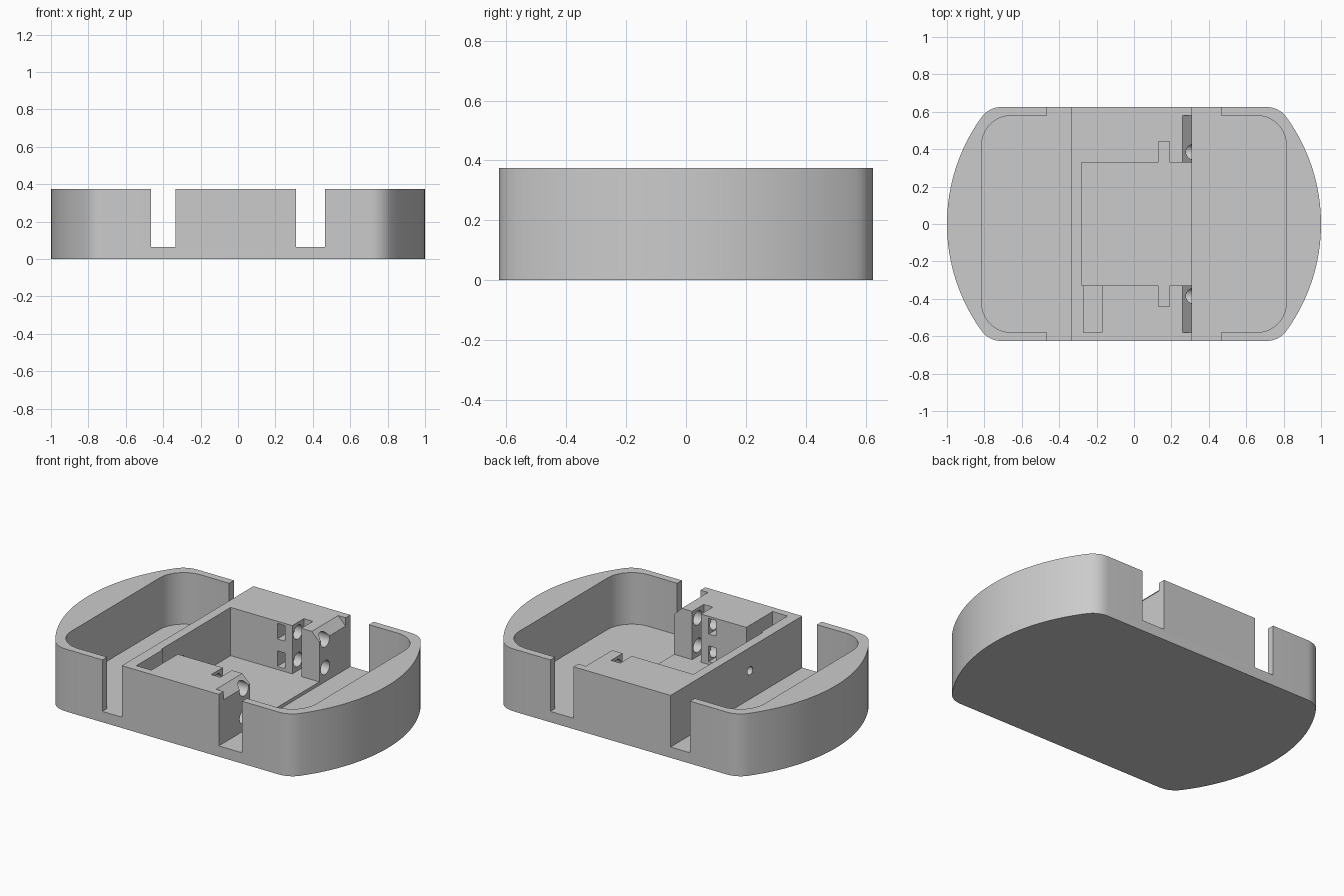
import bpy, bmesh
from math import sin, cos, atan2, pi, sqrt
from mathutils import Vector

if "Cube" in bpy.data.objects:
    bpy.data.objects.remove(bpy.data.objects["Cube"], do_unlink=True)

HEIGHT, HALF_DEPTH, FLOOR = 0.375, 0.625, 0.065

grey = bpy.data.materials.new("plain_grey")
grey.use_nodes = True
colour = (0.6, 0.6, 0.6, 1)
grey.diffuse_color = colour
grey.node_tree.nodes["Principled BSDF"].inputs["Base Color"].default_value = colour


def prism(name, profile, low, high, along="z"):
    """Extrude a 2D profile: xy along z, or xz along y."""
    def place(p, h):
        return (p[0], p[1], h) if along == "z" else (p[0], h, p[1])
    bm = bmesh.new()
    face = bm.faces.new([bm.verts.new(place(p, low)) for p in profile])
    new = bmesh.ops.extrude_face_region(bm, geom=[face])["geom"]
    shift = Vector(place((0, 0), high - low))
    bmesh.ops.translate(bm, vec=shift, verts=[v for v in new if isinstance(v, bmesh.types.BMVert)])
    bmesh.ops.recalc_face_normals(bm, faces=bm.faces)
    mesh = bpy.data.meshes.new(name)
    bm.to_mesh(mesh)
    bm.free()
    mesh.materials.append(grey)
    obj = bpy.data.objects.new(name, mesh)
    bpy.context.collection.objects.link(obj)
    return obj


def box(name, x0, x1, y0, y1, z0, z1):
    return prism(name, [(x0, y0), (x1, y0), (x1, y1), (x0, y1)], z0, z1)


def arc(cx, cy, r, a0, a1, steps):
    return [(cx + r * cos(a0 + (a1 - a0) * i / steps),
             cy + r * sin(a0 + (a1 - a0) * i / steps)) for i in range(steps + 1)]


def mirror_y(points):
    return points + [(x, -y) for x, y in reversed(points)]


def cut(cutter):
    cutter.hide_render = True
    mod = body.modifiers.new("cut", "BOOLEAN")
    mod.operation = "DIFFERENCE"
    mod.solver = "EXACT"
    mod.object = cutter
    bpy.context.view_layer.objects.active = body
    bpy.ops.object.modifier_apply(modifier=mod.name)
    bpy.data.objects.remove(cutter, do_unlink=True)


# Outer body: bowed ends blended into straight sides
R, r = 0.975, 0.13
cx, fy = 1 - R, HALF_DEPTH - r
fx = sqrt((R - r) ** 2 - fy ** 2)
turn = atan2(fy, fx)
end = arc(cx, 0, R, -turn, turn, 32)
corner = arc(cx + fx, fy, r, turn, pi / 2, 8)[1:]
right = [(x, -y) for x, y in reversed(corner)] + end + corner
body = prism("base_tray", right + [(-x, -y) for x, y in right], 0, HEIGHT)

# End bays with slots running out through both sides
for side, inner in ((1, 0.31), (-1, 0.335)):
    rc, outer, inside = 0.16, 0.815, 0.58
    half = [(inner, 0.7), (0.465, 0.7), (0.465, inside)]
    half += arc(outer - rc, inside - rc, rc, pi / 2, 0, 10)
    cut(prism("bay_cutter", [(side * x, y) for x, y in mirror_y(half)], FLOOR, 0.5))

# Central pocket, open toward +x, with a notch on each side
half = [(-0.28, 0.33), (0.13, 0.33), (0.13, 0.44), (0.19, 0.44), (0.19, 0.33), (0.4, 0.33)]
cut(prism("pocket_cutter", mirror_y(half), FLOOR + 0.02, 0.5))

# Wire channel in the front wall
cut(box("channel_cutter", -0.27, -0.17, -0.58, -0.3, 0.1, 0.5))

# Small hole through the end wall of the pocket
hole = [(y, z) for y, z in arc(-0.13, 0.235, 0.025, 0, 2 * pi, 20)[:-1]]


def bore(centre_y, centre_z, radius, x0, x1):
    ring = arc(0, 0, radius, 0, 2 * pi, 24)[:-1]
    obj = prism("bore_cutter", ring, x0, x1)
    # Turn the bore from z to x
    for v in obj.data.vertices:
        a, b, h = v.co
        v.co = (h, a + centre_y, b + centre_z)
    cut(obj)


bore(-0.13, 0.235, 0.025, -0.4, -0.2)

# Chamfers, bolt bores and nut pockets on both pillars
for s in (-1, 1):
    y0, y1 = sorted((s * 0.25, s * 0.58))
    wedge = [(0.21, 0.425), (0.41, 0.225), (0.41, 0.425)]
    cut(prism("chamfer_cutter", wedge, y0, y1, along="y"))
    for z in (0.15, 0.315):
        bore(s * 0.385, z, 0.042, 0.055, 0.4)
        n0, n1 = sorted((s * 0.3, s * 0.435))
        cut(box("nut_cutter", 0.03, 0.08, n0, n1, z - 0.047, z + 0.047))

# Smooth the curved walls, keep the machined edges sharp
bpy.ops.object.select_all(action="DESELECT")
body.select_set(True)
bpy.context.view_layer.objects.active = body
bpy.ops.object.shade_smooth_by_angle(angle=pi / 6)
